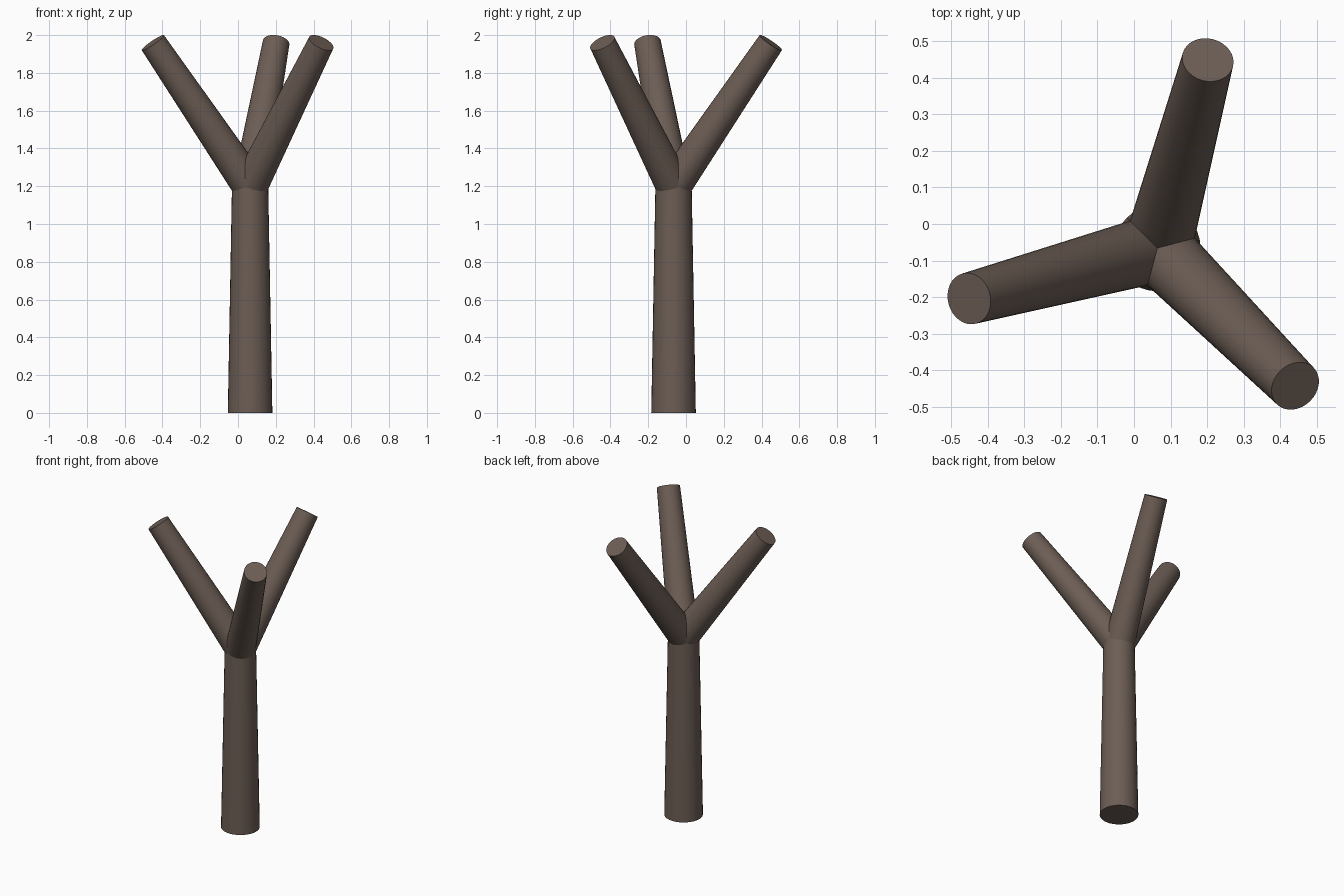
import bpy, math
from mathutils import Vector

if "Cube" in bpy.data.objects:
    bpy.data.objects.remove(bpy.data.objects["Cube"])

bark = bpy.data.materials.new("bark")
bark.diffuse_color = (0.15, 0.11, 0.09, 1)
bark.use_nodes = True
bark.node_tree.nodes["Principled BSDF"].inputs["Base Color"].default_value = bark.diffuse_color


def tapered_limb(name, start, end, r_start, r_end):
    axis = end - start
    bpy.ops.mesh.primitive_cone_add(vertices=32, radius1=r_start, radius2=r_end,
                                    depth=axis.length, location=(start + end) / 2)
    ob = bpy.context.object
    ob.name = name
    ob.rotation_euler = axis.to_track_quat('Z', 'Y').to_euler()
    ob.data.materials.append(bark)
    bpy.ops.object.shade_smooth_by_angle(angle=math.radians(40))
    return ob


# Trunk
base = Vector((0.064, -0.066, 0))
fork = base + Vector((0, 0, 1.2))
tapered_limb("trunk", base, fork, 0.118, 0.096)

# Three branches, evenly spread around the fork
for i, angle in enumerate((-45, 75, 195)):
    a = math.radians(angle)
    tip = fork + Vector((0.533 * math.cos(a), 0.533 * math.sin(a), 0.76))
    tapered_limb(f"branch_{i + 1}", fork, tip, 0.094, 0.071)
